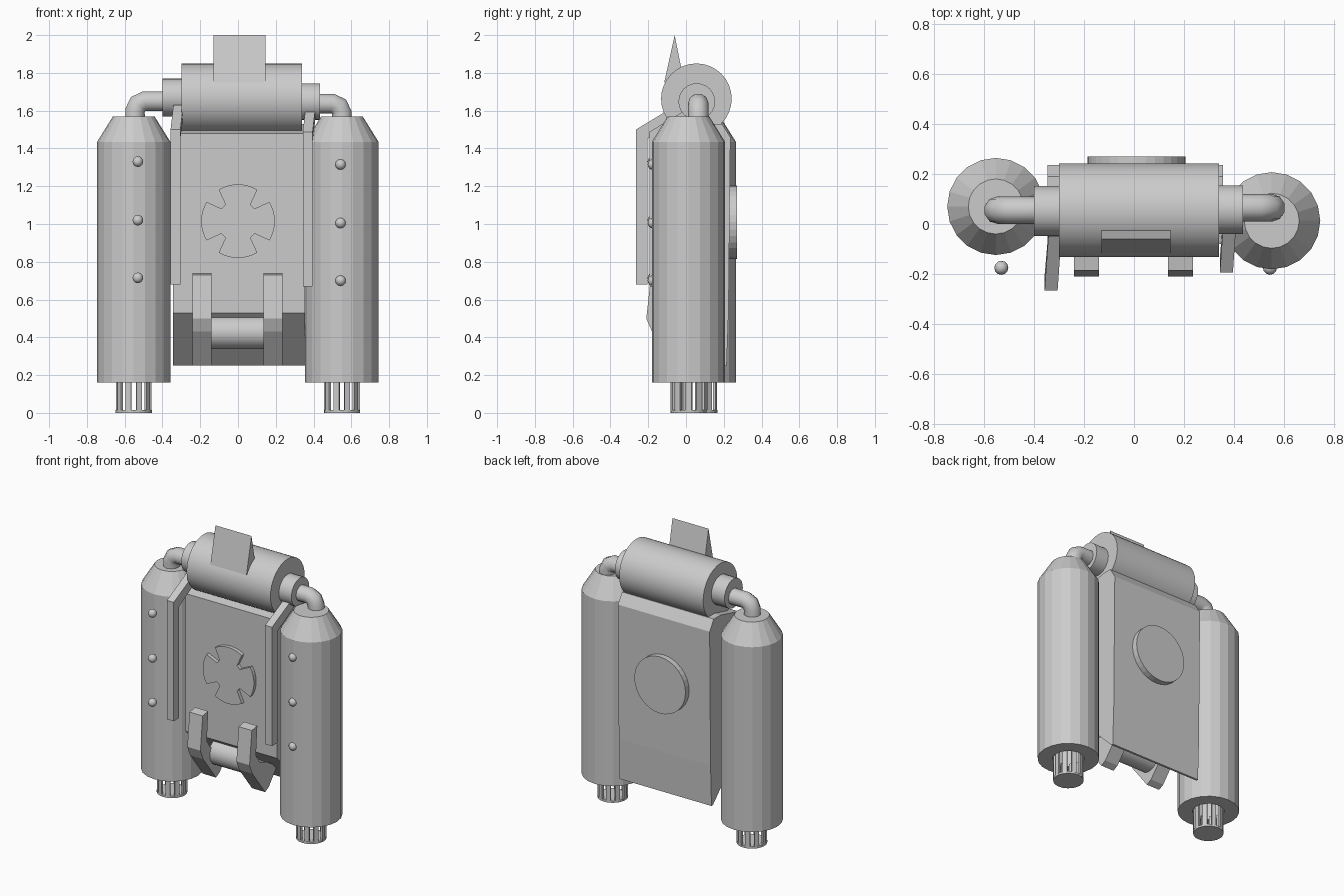
import bpy, bmesh, math
from mathutils import Vector, Matrix

if "Cube" in bpy.data.objects:
    bpy.data.objects.remove(bpy.data.objects["Cube"])


def finish(name, bm, smooth=False):
    bmesh.ops.recalc_face_normals(bm, faces=bm.faces)
    me = bpy.data.meshes.new(name)
    bm.to_mesh(me)
    bm.free()
    ob = bpy.data.objects.new(name, me)
    bpy.context.collection.objects.link(ob)
    if smooth:
        bpy.ops.object.select_all(action='DESELECT')
        ob.select_set(True)
        bpy.context.view_layer.objects.active = ob
        bpy.ops.object.shade_smooth_by_angle()
    return ob


def extrude(name, pts, vec):
    """Solid from a closed 3D outline pushed along vec."""
    bm = bmesh.new()
    f = bm.faces.new([bm.verts.new(p) for p in pts])
    r = bmesh.ops.extrude_face_region(bm, geom=[f], use_keep_orig=True)
    bmesh.ops.translate(bm, vec=vec, verts=[v for v in r['geom'] if isinstance(v, bmesh.types.BMVert)])
    return finish(name, bm)


def slab(name, x0, x1, prof):
    """Solid from a (y, z) profile between two x positions."""
    return extrude(name, [(x0, y, z) for y, z in prof], (x1 - x0, 0, 0))


def lathe(name, prof, n, loc, rot=None, caps=(True, True), smooth=False):
    """Surface of revolution from (radius, height) points around local z."""
    bm = bmesh.new()
    rings = [[bm.verts.new((r * math.cos(2 * math.pi * i / n), r * math.sin(2 * math.pi * i / n), h))
              for i in range(n)] for r, h in prof]
    for a, b in zip(rings, rings[1:]):
        for i in range(n):
            bm.faces.new((a[i], a[(i + 1) % n], b[(i + 1) % n], b[i]))
    if caps[0]:
        bm.faces.new(rings[0])
    if caps[1]:
        bm.faces.new(rings[-1])
    m = Matrix.Translation(loc) @ (rot or Matrix.Identity(4))
    bmesh.ops.transform(bm, matrix=m, verts=bm.verts)
    return finish(name, bm, smooth)


ALONG_X = Matrix.Rotation(math.pi / 2, 4, 'Y')
ALONG_Y = Matrix.Rotation(-math.pi / 2, 4, 'X')

# Main body with undercut wedge at the bottom
slab("body", -0.345, 0.355, [(-0.08, 0.53), (-0.08, 1.48), (0.12, 1.53), (0.19, 1.53),
                             (0.235, 1.46), (0.225, 0.53), (0.215, 0.25), (0.2, 0.25)])

# Notched front disc and plain back disc
outline = []
for k in range(4):
    for i in range(9):
        a = math.radians(90 * k - 31.5 + 63 * i / 8)
        outline.append((0.195 * math.cos(a), 0.195 * math.sin(a)))
    for off in (37, 53):
        a = math.radians(90 * k + off)
        outline.append((0.11 * math.cos(a), 0.11 * math.sin(a)))
extrude("front_disc", [(x, -0.105, 1.015 + z) for x, z in outline], (0, 0.03, 0))
lathe("back_disc", [(0.195, 0), (0.195, 0.05)], 32, (0.01, 0.22, 1.01), ALONG_Y)

# Top cylinder, end collars and fin
lathe("top_cylinder", [(0.187, -0.30), (0.187, 0.34)], 32, (0, 0.055, 1.663), ALONG_X, smooth=True)
lathe("left_collar", [(0.1, -0.40), (0.1, -0.29)], 24, (0, 0.052, 1.67), ALONG_X, smooth=True)
lathe("right_collar", [(0.097, 0.33), (0.097, 0.435)], 24, (0, 0.057, 1.648), ALONG_X, smooth=True)
slab("fin", -0.13, 0.145, [(-0.115, 1.75), (-0.06, 2.0), (-0.02, 1.80), (-0.02, 1.74)])


def pipe(name, pts, r=0.055):
    cu = bpy.data.curves.new(name, 'CURVE')
    cu.dimensions = '3D'
    cu.bevel_depth = r
    cu.bevel_resolution = 3
    sp = cu.splines.new('POLY')
    sp.points.add(len(pts) - 1)
    for p, c in zip(sp.points, pts):
        p.co = (*c, 1)
    bpy.context.collection.objects.link(bpy.data.objects.new(name, cu))


# side, tank x, tank y, pipe x, pipe y, pipe z, rivet x, rivet z offset
for side, s, tx, ty, px, py, pz, rx, dz in (
        ("left", -1, -0.552, 0.07, -0.545, 0.055, 1.65, -0.53, 0.01),
        ("right", 1, 0.55, 0.013, 0.55, 0.065, 1.637, 0.543, -0.005)):
    # Tank with tapered shoulder and open bottom ring
    lathe(side + "_tank", [(0.1, 0.3), (0.1, 0.16), (0.194, 0.16), (0.194, 1.435), (0.11, 1.57)],
          20, (tx, ty, 0))
    # Exhaust cage of thin bars and a base plate
    bm = bmesh.new()
    for i in range(10):
        m = (Matrix.Translation((tx, ty, 0.09)) @ Matrix.Rotation(2 * math.pi * i / 10, 4, 'Z')
             @ Matrix.Translation((0.088, 0, 0)) @ Matrix.Diagonal((0.014, 0.03, 0.16, 1)))
        bmesh.ops.create_cube(bm, size=1, matrix=m)
    finish(side + "_exhaust_bars", bm)
    lathe(side + "_exhaust_plate", [(0.096, 0), (0.096, 0.014)], 20, (tx, ty, 0))
    # Elbow pipe to the top cylinder
    pipe(side + "_pipe", [(s * 0.37, py, pz), (px - s * 0.05, py, pz), (px - s * 0.015, py, pz - 0.015),
                          (px, py, pz - 0.05), (px, py, 1.5)])
    # Column of rivets
    for i, z in enumerate((1.32, 1.01, 0.705)):
        bm = bmesh.new()
        bmesh.ops.create_uvsphere(bm, u_segments=12, v_segments=8, radius=0.028,
                                  matrix=Matrix.Translation((rx, -0.175, z + dz)))
        finish(f"{side}_rivet_{i + 1}", bm, True)

# Bent straps, the right one sitting further back
for side, x0, dy, dz, lean in (("left", -0.357, 0, 0, 0.015), ("right", 0.343, 0.072, -0.012, 0.015)):
    ob = slab(side + "_strap", x0, x0 + 0.052,
              [(-0.265, 0.68), (-0.265, 1.50), (-0.05, 1.63), (-0.03, 1.57), (-0.205, 1.45), (-0.205, 0.68)])
    for v in ob.data.vertices:
        if v.co.z > 1.54:
            v.co.x += lean
        v.co.y += dy
        v.co.z += dz

# Lower hooks and the roller between them
for side, x0 in (("left", -0.24), ("right", 0.135)):
    slab(side + "_hook", x0, x0 + 0.1,
         [(-0.185, 0.73), (-0.21, 0.50), (-0.18, 0.43), (-0.04, 0.25), (0.0, 0.27), (0.09, 0.38),
          (-0.02, 0.45), (-0.10, 0.48), (-0.14, 0.54), (-0.125, 0.74)])
lathe("roller", [(0.087, -0.15), (0.087, 0.15)], 24, (0, -0.02, 0.425), ALONG_X, smooth=True)
